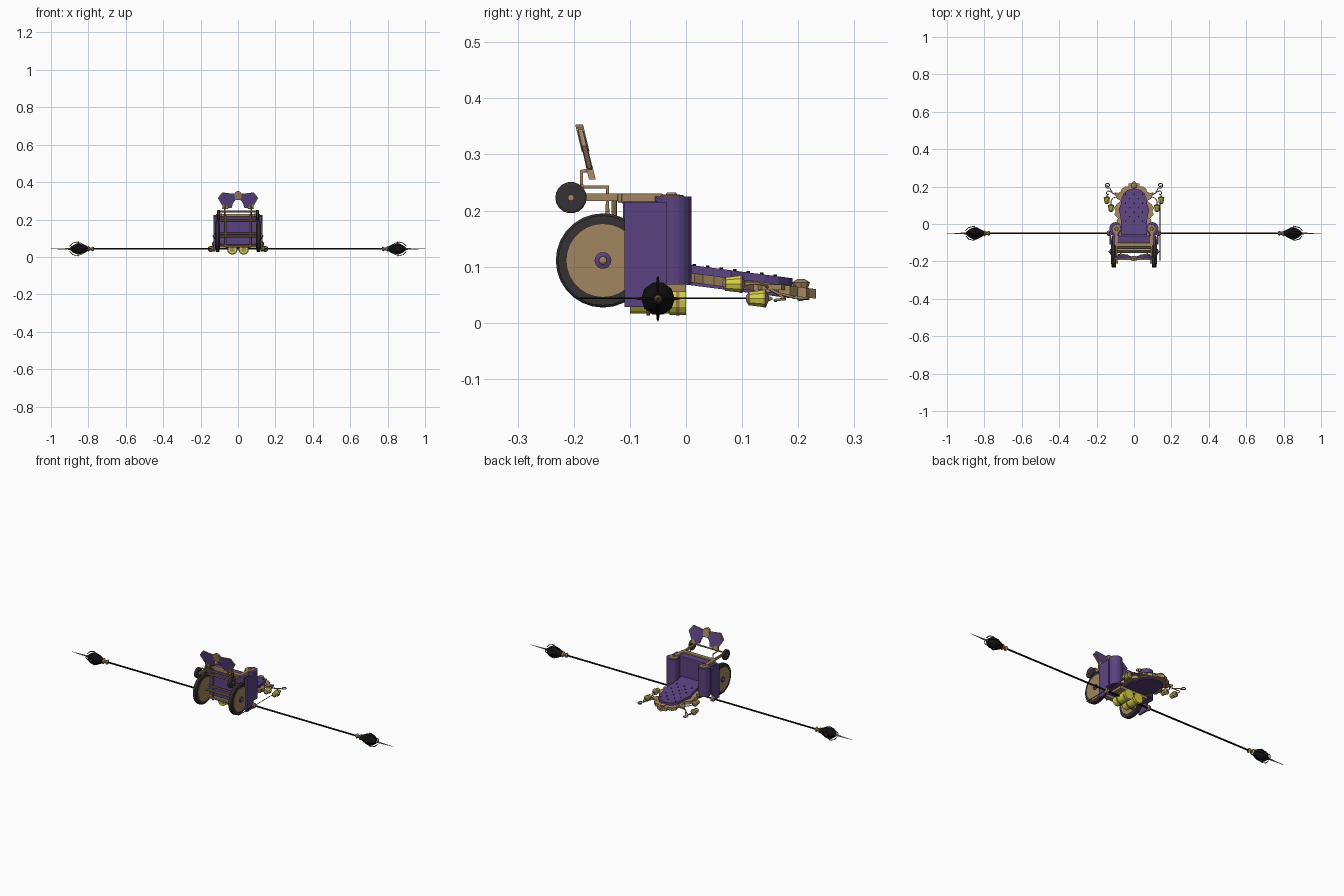
import bpy, bmesh, math
from mathutils import Vector

if "Cube" in bpy.data.objects:
    bpy.data.objects.remove(bpy.data.objects["Cube"])

def mat(name, c):
    m = bpy.data.materials.new(name)
    m.diffuse_color = (*c, 1)
    m.use_nodes = True
    m.node_tree.nodes["Principled BSDF"].inputs["Base Color"].default_value = m.diffuse_color
    return m

TAN = mat("tan wood", (0.36, 0.235, 0.115))
PURPLE = mat("purple velvet", (0.105, 0.055, 0.22))
YELLOW = mat("yellow glass", (0.68, 0.64, 0.06))
BLACK = mat("black iron", (0.005, 0.005, 0.006))
RUBBER = mat("dark rubber", (0.037, 0.03, 0.032))

def finish(name, bm, m):
    bmesh.ops.recalc_face_normals(bm, faces=bm.faces)
    me = bpy.data.meshes.new(name)
    bm.to_mesh(me)
    bm.free()
    me.materials.append(m)
    ob = bpy.data.objects.new(name, me)
    bpy.context.collection.objects.link(ob)
    return ob

def box(name, lo, hi, m, bevel=0):
    bm = bmesh.new()
    bmesh.ops.create_cube(bm, size=1)
    for v in bm.verts:
        v.co = Vector([(lo[i] + hi[i]) / 2 + v.co[i] * (hi[i] - lo[i]) for i in range(3)])
    if bevel:
        bmesh.ops.bevel(bm, geom=bm.edges[:], offset=bevel, segments=2, affect='EDGES', profile=0.5)
    return finish(name, bm, m)

def lathe(name, p, axis, prof, m, n=16):
    """Turn (distance along axis, radius) pairs around an axis through p."""
    q = Vector(axis).to_track_quat('Z', 'Y')
    bm = bmesh.new()
    rings = [[bm.verts.new(Vector(p) + q @ Vector((r * math.cos(2 * math.pi * i / n),
              r * math.sin(2 * math.pi * i / n), d))) for i in range(n)] for d, r in prof]
    for a, b in zip(rings, rings[1:]):
        for i in range(n):
            bm.faces.new((a[i], a[(i + 1) % n], b[(i + 1) % n], b[i]))
    bm.faces.new(rings[0])
    bm.faces.new(rings[-1])
    return finish(name, bm, m)

def rod(name, a, b, r, m, n=8, r2=None):
    d = Vector(b) - Vector(a)
    return lathe(name, a, d, [(0, r), (d.length, r if r2 is None else r2)], m, n)

def prism(name, pts, place, thick, m):
    """Extrude a 2D outline placed in space by a function."""
    bm = bmesh.new()
    f = bm.faces.new([bm.verts.new(place(u, v)) for u, v in pts])
    ext = bmesh.ops.extrude_face_region(bm, geom=[f])
    for v in ext['geom']:
        if isinstance(v, bmesh.types.BMVert):
            v.co += Vector(thick)
    return finish(name, bm, m)

def tube(name, pts, r, m):
    cu = bpy.data.curves.new(name, 'CURVE')
    cu.dimensions = '3D'
    cu.bevel_depth = r
    cu.bevel_resolution = 1
    cu.use_fill_caps = True
    s = cu.splines.new('POLY')
    s.points.add(len(pts) - 1)
    for p, c in zip(s.points, pts):
        p.co = (*c, 1)
    cu.materials.append(m)
    ob = bpy.data.objects.new(name, cu)
    bpy.context.collection.objects.link(ob)

def mirrored(half):
    return half + [(-u, v) for u, v in reversed(half) if u]

# Reclined backrest: ornate tan frame, purple cushion, buttons
def slope(base):
    return lambda u, v: Vector((u, v, base - 0.13 * v))
frame = mirrored([(.078, -.05), (.08, .0), (.095, .015), (.085, .03), (.105, .05), (.098, .068), (.107, .085),
                  (.094, .105), (.075, .12), (.078, .15), (.062, .165), (.068, .185), (.05, .2), (.028, .2),
                  (.03, .215), (.012, .22), (0, .232)])
prism("backrest_frame", frame, slope(.073), (0, 0, .017), TAN)
cushion = mirrored([(.07, -.06), (.07, .02), (.075, .05), (.082, .08), (.07, .105), (.066, .14),
                    (.055, .165), (.035, .182), (0, .19)])
prism("backrest_cushion", cushion, slope(.09), (0, 0, .014), PURPLE)
prism("backrest_rear_cover", [(u * .95, v * .97) for u, v in cushion], slope(.068), (0, 0, .006), PURPLE)
for r in range(7):
    for c in range(-2 + r % 2, 3, 2):
        y = .015 + r * .024
        rod("back_button", (c * .023, y, .102 - .13 * y), (c * .023, y, .107 - .13 * y), .0035, BLACK, 6)
lathe("crown_knob", (0, .205, .06), (0, 0, 1), [(0, .012), (.012, .016), (.018, .006)], TAN, 8)

# Seat block and its tan trim
box("seat", (-.09, -.11, .065), (.09, -.062, .222), PURPLE, .004)
box("seat_front_trim", (-.1, -.122, .214), (.1, -.1, .23), TAN, .003)
box("seat_under_trim", (-.1, -.122, .05), (.1, -.1, .066), TAN, .003)
box("back_joint", (-.085, -.075, .055), (.085, .0, .078), TAN)

for s in (-1, 1):
    # Rolled armrests, side panels and wheel skirts
    rod("arm_roll", (s * .098, -.023, .068), (s * .098, -.023, .225), .033, PURPLE, 20)
    box("arm_panel", (s * .098 - .018, -.112, .068), (s * .098 + .018, -.023, .216), PURPLE)
    box("side_skirt", (s * .127 - .005, -.11, .028), (s * .127 + .005, -.052, .215), PURPLE)
    box("skirt_top", (s * .115 - .017, -.06, .07), (s * .115 + .017, -.035, .215), PURPLE)
    lathe("arm_rosette", (s * .094, -.026, .222), (0, 0, 1), [(0, .024), (.005, .022), (.007, .01), (.01, .008)], TAN, 12)
    box("arm_front_trim", (s * .095 - .01, -.115, .212), (s * .095 + .01, -.04, .23), TAN, .003)
    # Large wheel with rubber tyre, wooden disc and purple hub
    w = (s * .108, -.148, .111)
    lathe("wheel_tyre", w, (s, 0, 0), [(-.009, .066), (-.009, .08), (-.005, .084), (.009, .084), (.013, .08), (.013, .066)], RUBBER, 28)
    lathe("wheel_disc", w, (s, 0, 0), [(-.011, .065), (.0145, .065)], TAN, 28)
    lathe("wheel_hub", w, (s, 0, 0), [(.012, .015), (.019, .015), (.021, .009)], PURPLE, 14)
    lathe("wheel_cap", w, (s, 0, 0), [(.018, .008), (.025, .007), (.027, .003)], TAN, 10)
    # Caster wheel on its arm
    k = (s * .104, -.205, .223)
    lathe("caster_tyre", k, (s, 0, 0), [(-.008, .024), (-.006, .028), (.006, .028), (.008, .024)], RUBBER, 18)
    box("caster_arm", (s * .092 - .004, -.212, .217), (s * .092 + .004, -.11, .23), TAN)
    rod("caster_axle", (s * .085, -.205, .223), (s * .118, -.205, .223), .006, TAN)
    # Stepped footrest strut
    x = s * .07
    tube("footrest_strut", [(x, -.14, .19), (x, -.14, .242), (x, -.186, .242), (x, -.186, .27), (x, -.17, .272)], .004, TAN)
    # Undercarriage rails
    rod("frame_rail", (s * .066, -.128, .05), (s * .066, -.128, .225), .005, TAN)
    # Yellow glass canisters below the seat
    c = (s * .03, -.1, .04)
    lathe("canister", c, (0, 1, 0), [(0, .024), (.07, .024), (.071, .027), (.1, .027)], YELLOW, 14)
    for d in (.03, .082):
        lathe("canister_band", (c[0], c[1] + d, c[2]), (0, 1, 0), [(0, .028), (.006, .028)], TAN, 14)
    box("canister_cap", (c[0] - .012, -.104, .03), (c[0] + .012, -.098, .05), TAN)

    # Scrolled lantern brackets
    def spiral(cx, cy, cz, r, a0, turns, k=24):
        return [(s * (cx + r * (1 - .75 * i / k) * math.cos(a0 + turns * 2 * math.pi * i / k)),
                 cy + r * (1 - .75 * i / k) * math.sin(a0 + turns * 2 * math.pi * i / k),
                 cz - .004 * i / k) for i in range(k + 1)]
    tube("bracket_scroll", [(s * .06, .125, .066), (s * .09, .15, .06), (s * .115, .165, .052)]
         + spiral(.14, .207, .045, .016, -2.2, 1.4), .0026, TAN)
    tube("lantern_hook", [(s * .1, .158, .055), (s * .125, .172, .046)]
         + spiral(.138, .164, .043, .014, 2.4, -.8, 14), .0024, TAN)
    tube("inner_hook", [(s * .085, .148, .061), (s * .11, .14, .068), (s * .123, .125, .07), (s * .123, .105, .07)], .0024, TAN)
    prism("bracket_leaf", [(.06, .12), (.09, .135), (.105, .17), (.085, .165), (.06, .18)],
          lambda u, v: Vector((s * u, v, .058)), (0, 0, .01), TAN)
    # Two lanterns on each side
    for lx, ly, lz in ((.123, .07, .069), (.145, .112, .043)):
        p = (s * lx, ly, lz)
        lathe("lantern_glass", p, (0, 1, 0), [(0, .0125), (.027, .016)], YELLOW, 10)
        lathe("lantern_lid", p, (0, 1, 0), [(.026, .017), (.03, .017), (.035, .005), (.042, .002)], TAN, 10)
        lathe("lantern_base", p, (0, 1, 0), [(-.005, .005), (0, .013), (.002, .013)], TAN, 10)

    # Long side pole ending in a black clawed head with a tan spike
    e = (0, -.05, .043)
    rod("side_pole", e, (s * .8, -.05, .043), .0045, BLACK)
    lathe("pole_collar", (s * .77, -.05, .043), (s, 0, 0), [(0, .008), (.006, .014), (.012, .009), (.022, .009), (.028, .016), (.034, .01)], TAN, 10)
    lathe("pole_head", (s * .795, -.05, .043), (s, 0, 0),
          [(0, .009), (.02, .018), (.05, .029), (.07, .03), (.085, .022), (.1, .01)], BLACK, 10)
    lathe("pole_spike", (s * .89, -.05, .043), (s, 0, 0), [(0, .007), (.03, .0035), (.11, .0008)], TAN, 8)
    for i in range(4):
        a = i * math.pi / 2
        def at(dx, r):
            return (s * dx, -.05 + r * math.cos(a), .043 + r * math.sin(a))
        tube("head_claw", [at(.81, .014), at(.84, .03), at(.862, .037), at(.885, .03), at(.9, .014)], .0022, BLACK)
        rod("head_stud", at(.855, .024), at(.855, .041), .005, TAN, 6, .001)
    # Pole socket on the chair side
    lathe("pole_socket", (s * .128, -.05, .043), (s, 0, 0), [(0, .016), (.012, .014), (.016, .007)], TAN, 10)

# Thin cord along the right side
rod("side_cord", (.139, -.195, .044), (.139, .115, .044), .0015, BLACK, 6)

# Axle and cross bars
rod("main_axle", (-.11, -.148, .111), (.11, -.148, .111), .006, TAN)
for y, z in ((-.128, .06), (-.128, .125), (-.14, .195), (-.186, .243)):
    rod("cross_bar", (-.095, y, z), (.095, y, z), .0045, TAN)

# Footrest plate: purple with a round notch, tan edging and clasp
notch = [(.033 * math.cos(t * math.pi / 8), .263 + .045 * math.sin(t * math.pi / 8)) for t in range(4, -1, -1)]
half = notch[1:] + [(.055, .262), (.085, .275), (.108, .315), (.085, .345), (.03, .338)]
plate = [notch[0]] + half + [(-u, v) for u, v in reversed(half)]
def tilt(off):
    return lambda u, v: Vector((u, -.17 - .24 * (v - .268) + off, v))
prism("footrest_core", plate, tilt(-.004), (0, .008, 0), TAN)
inner = [(u * .96, .305 + (v - .305) * .95) for u, v in plate]
for o in (-.0055, .004):
    prism("footrest_panel", inner, tilt(o), (0, .0015, 0), PURPLE)
clasp = mirrored([(.014, .305), (.02, .33), (.014, .347), (0, .353)])
prism("footrest_clasp", clasp, tilt(-.007), (0, .014, 0), TAN)
for s in (-1, 1):
    prism("footrest_foot", [(s * .05, .255), (s * .085, .255), (s * .08, .28), (s * .062, .275)],
          tilt(-.006), (0, .012, 0), TAN)
